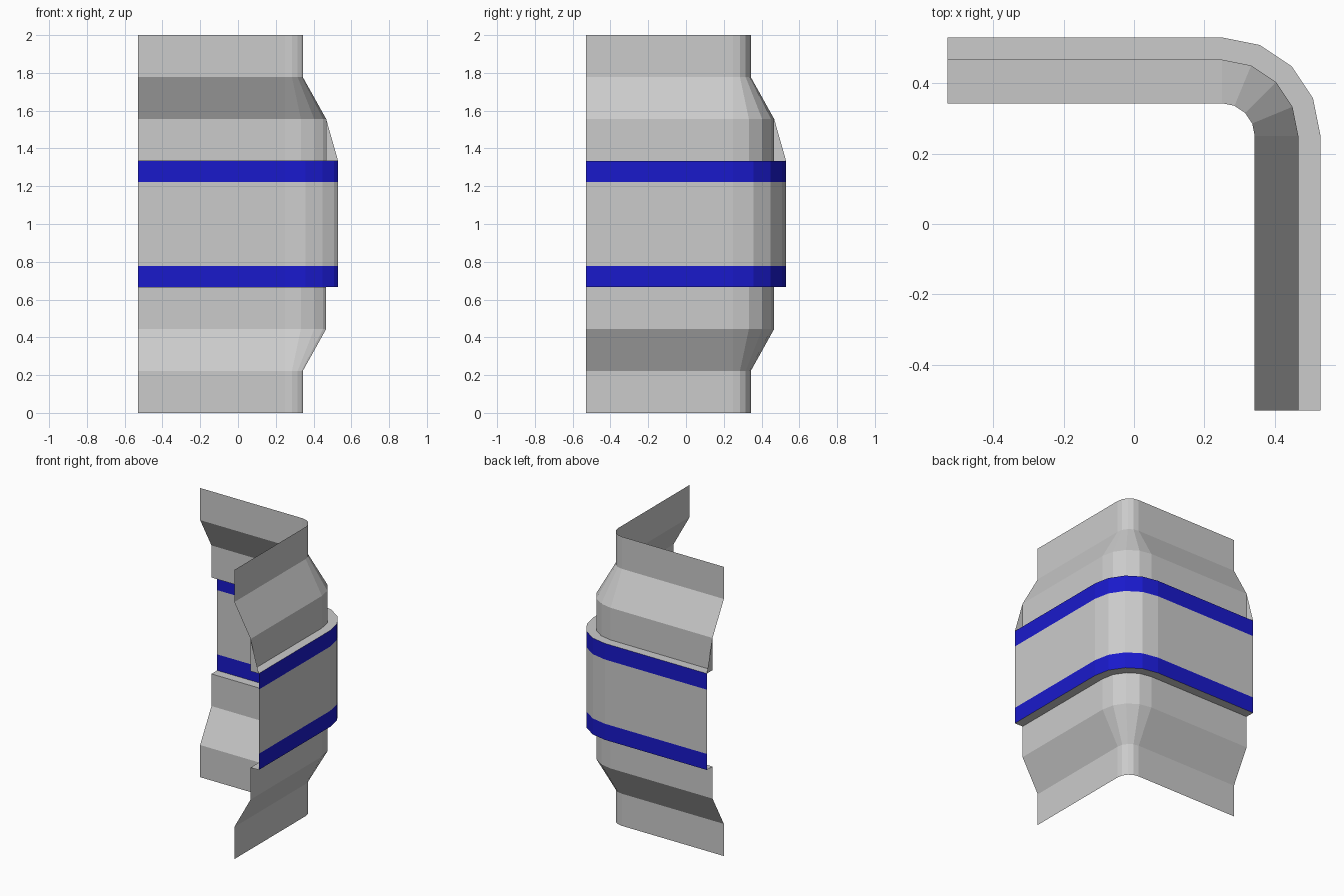
import bpy
from math import sin, cos, pi

if "Cube" in bpy.data.objects:
    bpy.data.objects.remove(bpy.data.objects["Cube"])

END = 0.53                      # free ends of both wings
CORNER = 0.25                   # centre of the rounded corner
INNER, MID, OUTER = 0.343, 0.467, 0.53
Z = [2 * i / 9 for i in range(10)]

blue = bpy.data.materials.new("blue_stripe")
blue.diffuse_color = (0.01, 0.01, 0.6, 1)
blue.use_nodes = True
blue.node_tree.nodes["Principled BSDF"].inputs["Base Color"].default_value = blue.diffuse_color


def plan(offset):
    """L-shaped plan line with a four-sided rounded corner."""
    r = offset - CORNER
    arc = [(CORNER + r * cos(a), CORNER + r * sin(a))
           for a in (i * pi / 8 for i in range(5))]
    return [(offset, -END)] + arc + [(-END, offset)]


def make(name, verts, faces, mat=None):
    mesh = bpy.data.meshes.new(name)
    mesh.from_pydata(verts, [], faces)
    if mat:
        mesh.materials.append(mat)
    obj = bpy.data.objects.new(name, mesh)
    bpy.context.collection.objects.link(obj)


def sweep(name, profile, mat=None):
    """Sheet swept round the corner from (offset, height) points."""
    verts = [(x, y, z) for off, z in profile for x, y in plan(off)]
    n = len(plan(OUTER))
    faces = [(r * n + i, r * n + i + 1, (r + 1) * n + i + 1, (r + 1) * n + i)
             for r in range(len(profile) - 1) for i in range(n - 1)]
    make(name, verts, faces, mat)


# Lower wall with its flare and the underside ledge
sweep("lower_wall", [(INNER, Z[0]), (INNER, Z[1]), (MID, Z[2]), (MID, Z[3]), (OUTER, Z[3])])
# Projecting middle panel between two stripes
sweep("lower_stripe", [(OUTER, Z[3]), (OUTER, Z[3] + 1 / 9)], blue)
sweep("middle_panel", [(OUTER, Z[3] + 1 / 9), (OUTER, Z[6] - 1 / 9)])
sweep("upper_stripe", [(OUTER, Z[6] - 1 / 9), (OUTER, Z[6])], blue)
# Top ledge and upper wall
sweep("upper_wall", [(OUTER, Z[6]), (MID, Z[6]), (MID, Z[7]), (INNER, Z[8]), (INNER, Z[9])])

# Triangular gussets closing the top ledge at both free ends
make("right_gusset", [(MID, -END, Z[6]), (OUTER, -END, Z[6]), (MID, -END, Z[7])], [(0, 1, 2)])
make("left_gusset", [(-END, MID, Z[6]), (-END, OUTER, Z[6]), (-END, MID, Z[7])], [(0, 2, 1)])
